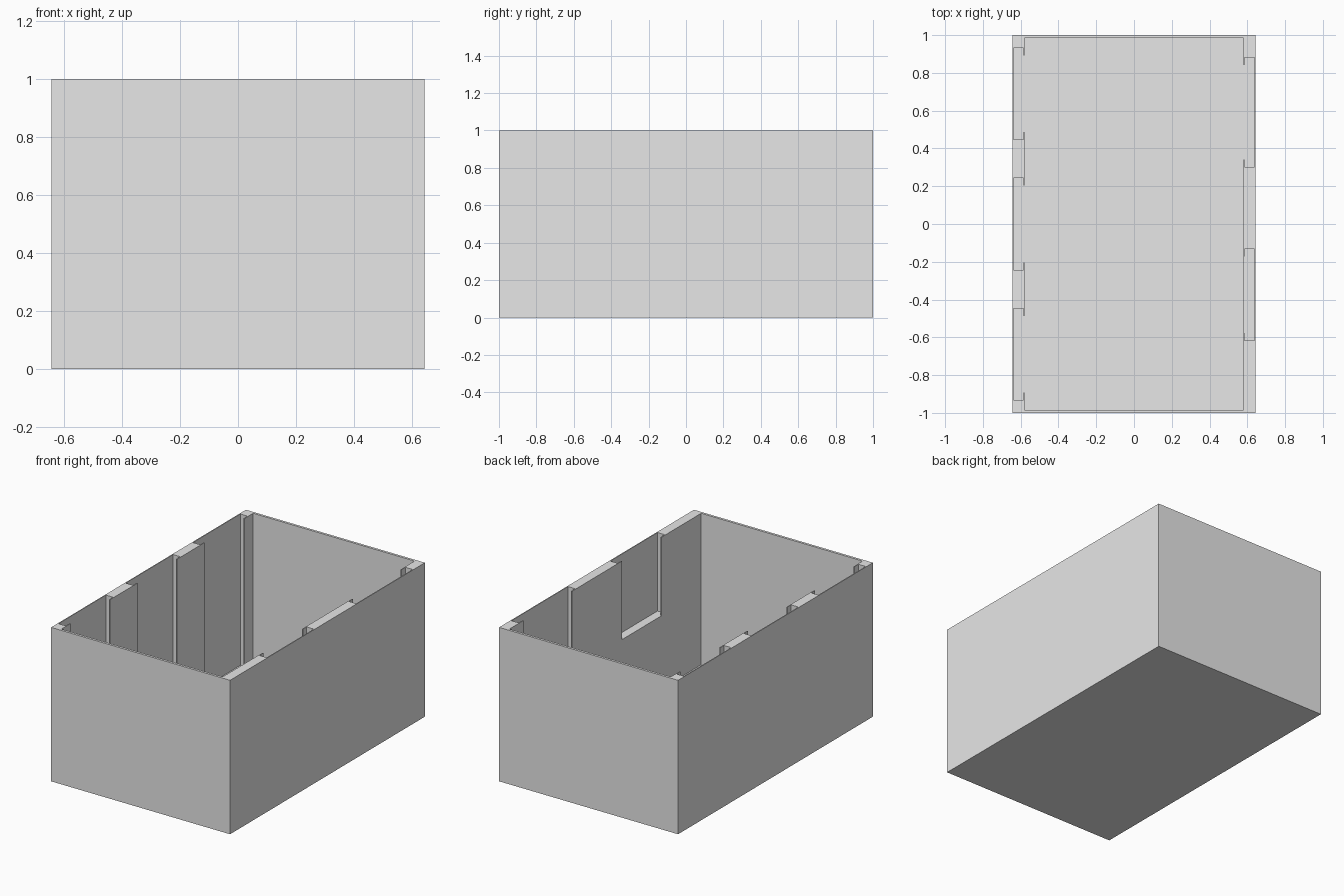
import bpy
import bmesh

old = bpy.data.objects.get("Cube")
if old:
    bpy.data.objects.remove(old, do_unlink=True)

HALF_X, HALF_Y, HEIGHT = 0.643, 1.0, 1.0
IN_X, IN_Y, FLOOR = 0.58, 0.984, 0.016
POCKET_OUT, POCKET_IN = 0.637, 0.586   # thin outer skin and thin retaining lips
LIP = 0.04

grey = bpy.data.materials.new("light grey")
grey.use_nodes = True
grey.diffuse_color = (0.8, 0.8, 0.8, 1)
grey.node_tree.nodes["Principled BSDF"].inputs["Base Color"].default_value = (0.8, 0.8, 0.8, 1)


def make_object(name, bm):
    bmesh.ops.recalc_face_normals(bm, faces=bm.faces)
    mesh = bpy.data.meshes.new(name)
    bm.to_mesh(mesh)
    bm.free()
    mesh.materials.append(grey)
    obj = bpy.data.objects.new(name, mesh)
    bpy.context.collection.objects.link(obj)
    return obj


def add_prism(bm, outline, z0, z1):
    """Extrude a flat outline upwards into a closed solid."""
    face = bm.faces.new([bm.verts.new((x, y, z0)) for x, y in outline])
    top = bmesh.ops.extrude_face_region(bm, geom=[face])["geom"]
    for v in top:
        if isinstance(v, bmesh.types.BMVert):
            v.co.z = z1


def side_wall(name, side, slots):
    """Wall with lipped slots; each slot is (y start, y end, sill height)."""
    bm = bmesh.new()
    outline = [(side * HALF_X, -IN_Y), (side * IN_X, -IN_Y)]
    for a, b, _ in slots:
        outline += [(side * x, y) for x, y in (
            (IN_X, a + LIP), (POCKET_IN, a + LIP), (POCKET_IN, a), (POCKET_OUT, a),
            (POCKET_OUT, b), (POCKET_IN, b), (POCKET_IN, b - LIP), (IN_X, b - LIP))]
    outline += [(side * IN_X, IN_Y), (side * HALF_X, IN_Y)]
    add_prism(bm, outline, FLOOR, HEIGHT)
    make_object(name, bm)
    # solid filling below a raised sill
    for a, b, sill in slots:
        if sill > FLOOR:
            bm = bmesh.new()
            add_prism(bm, [(side * POCKET_OUT, a), (side * POCKET_OUT, b),
                           (side * POCKET_IN, b), (side * POCKET_IN, b - LIP),
                           (side * IN_X, b - LIP), (side * IN_X, a + LIP),
                           (side * POCKET_IN, a + LIP), (side * POCKET_IN, a)], FLOOR, sill)
            make_object("slot_sill", bm)


def panel(name, y0, y1, z0, z1):
    bm = bmesh.new()
    add_prism(bm, [(-HALF_X, y0), (HALF_X, y0), (HALF_X, y1), (-HALF_X, y1)], z0, z1)
    make_object(name, bm)


# Floor and thin end walls
panel("floor", -HALF_Y, HALF_Y, 0, FLOOR)
panel("front_wall", -HALF_Y, -IN_Y, FLOOR, HEIGHT)
panel("back_wall", IN_Y, HALF_Y, FLOOR, HEIGHT)

# Thick side walls with slots
side_wall("right_wall", -1, [(c - 0.243, c + 0.243, FLOOR) for c in (-0.69, 0, 0.69)])
side_wall("left_wall", 1, [(-0.617, -0.132, 0.49), (0.302, 0.882, FLOOR)])
